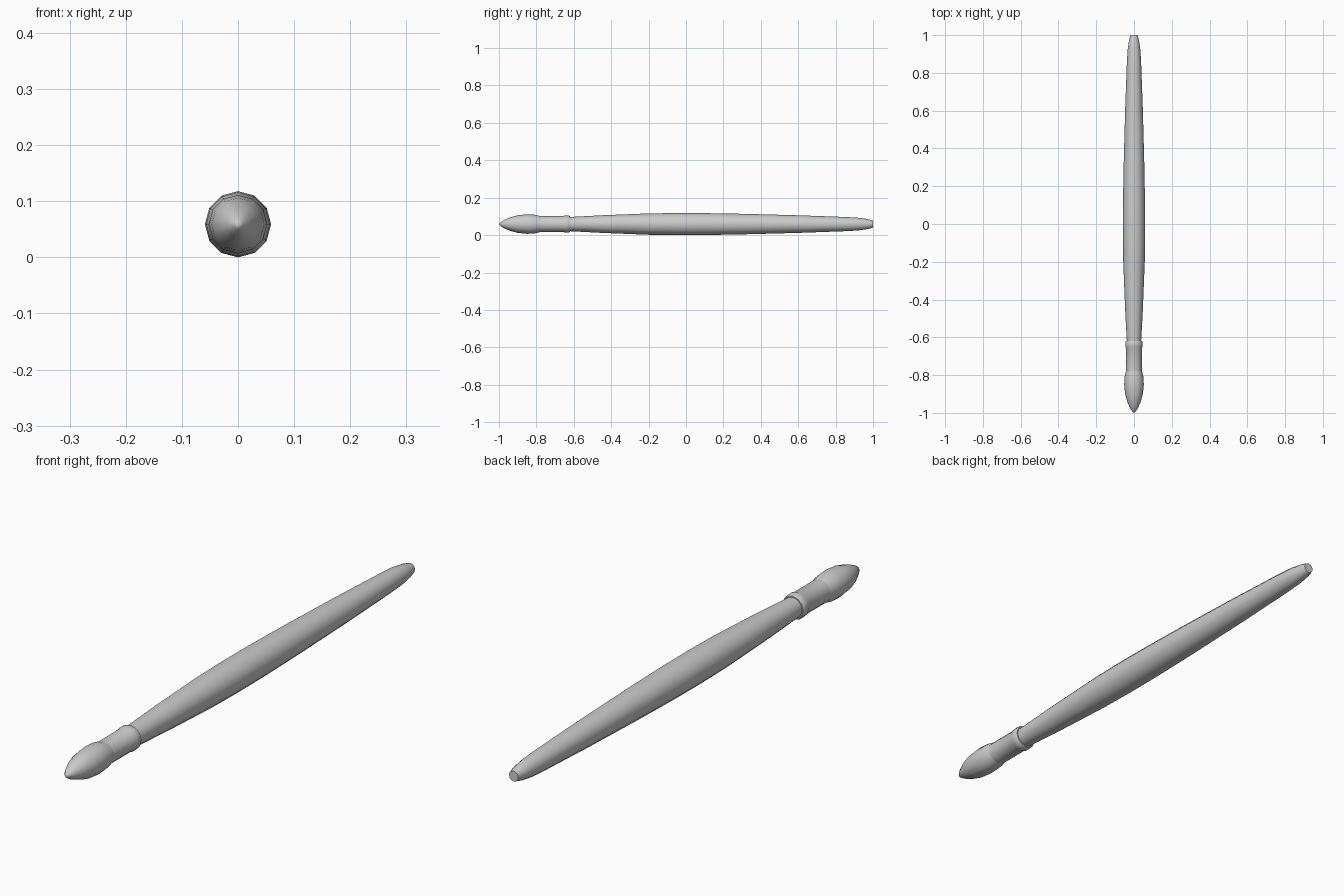
import bpy, bmesh, math

if "Cube" in bpy.data.objects:
    bpy.data.objects.remove(bpy.data.objects["Cube"])

SIDES = 12
AXIS_Z = 0.059


def lathe(name, profile):
    """Revolve (y, radius) points around the brush axis; radius 0 makes a pole."""
    bm = bmesh.new()
    rings = []
    for y, r in profile:
        if r == 0:
            rings.append([bm.verts.new((0, y, AXIS_Z))] * SIDES)
        else:
            rings.append([bm.verts.new((r * math.cos(a), y, AXIS_Z + r * math.sin(a)))
                          for a in (2 * math.pi * i / SIDES for i in range(SIDES))])
    for a, b in zip(rings, rings[1:]):
        for i in range(SIDES):
            j = (i + 1) % SIDES
            corners = list(dict.fromkeys((a[i], a[j], b[j], b[i])))
            bm.faces.new(corners)
    # flat caps on open ends
    for ring, pt in ((rings[0], profile[0]), (rings[-1], profile[-1])):
        if pt[1] > 0:
            bm.faces.new(ring)
    bmesh.ops.recalc_face_normals(bm, faces=bm.faces)
    mesh = bpy.data.meshes.new(name)
    bm.to_mesh(mesh)
    bm.free()
    obj = bpy.data.objects.new(name, mesh)
    bpy.context.collection.objects.link(obj)
    bpy.ops.object.select_all(action='DESELECT')
    obj.select_set(True)
    bpy.context.view_layer.objects.active = obj
    bpy.ops.object.shade_smooth_by_angle(angle=math.radians(40))
    return obj


# Pointed bristle head
lathe("bristles", [(-1.0, 0), (-0.993, 0.009), (-0.975, 0.021), (-0.94, 0.036),
                   (-0.90, 0.047), (-0.85, 0.052), (-0.81, 0.050), (-0.775, 0.042)])

# Metal ferrule with a raised bead at its rear rim
lathe("ferrule", [(-0.78, 0.043), (-0.655, 0.043), (-0.648, 0.046),
                  (-0.628, 0.046), (-0.62, 0.042)])

# Long swelling handle with a blunt end
lathe("handle", [(-0.63, 0.038), (-0.62, 0.038), (-0.45, 0.047), (-0.20, 0.057),
                 (-0.05, 0.059), (0.10, 0.0585), (0.30, 0.055), (0.60, 0.047),
                 (0.85, 0.038), (0.92, 0.034), (0.97, 0.027), (1.0, 0.019)])
